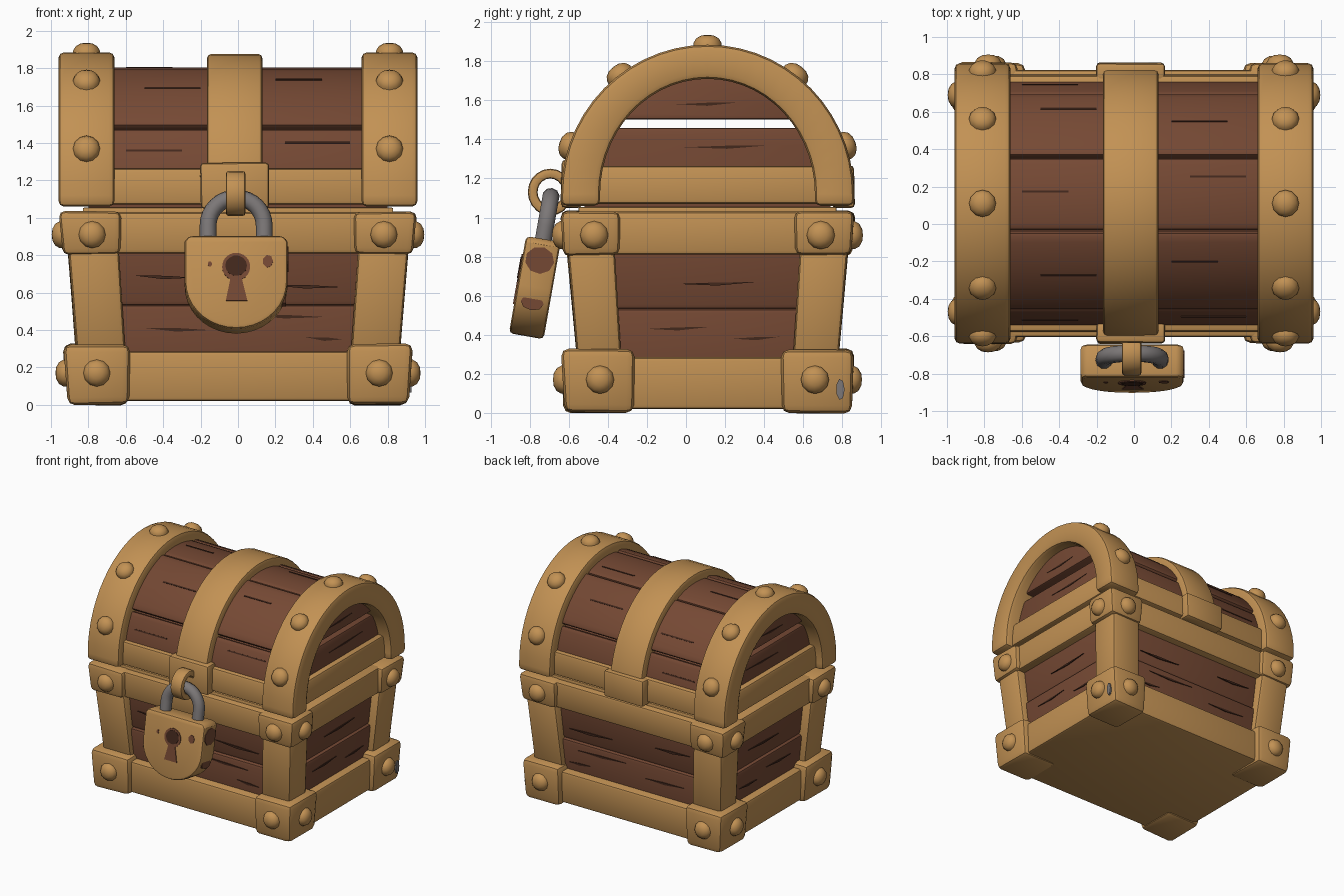
import bpy, bmesh, math, random
from mathutils import Vector, Matrix

if "Cube" in bpy.data.objects:
    bpy.data.objects.remove(bpy.data.objects["Cube"])

random.seed(4)
YC = 0.11            # depth centre of the chest (the lock hangs in front)
SPRING = 1.12        # height where the lid curve starts


def material(name, rgb):
    m = bpy.data.materials.new(name)
    m.diffuse_color = (*rgb, 1)
    m.use_nodes = True
    m.node_tree.nodes["Principled BSDF"].inputs["Base Color"].default_value = m.diffuse_color
    return m


GOLD = material("ochre_trim", (0.54, 0.285, 0.088))
WOOD = material("brown_wood", (0.178, 0.066, 0.034))
DARK = material("dark_groove", (0.055, 0.021, 0.012))
STEEL = material("grey_steel", (0.20, 0.185, 0.185))


def finish(name, verts, faces, mat, bevel=0.0, jitter=0.0, matrix=None):
    bm = bmesh.new()
    vs = [bm.verts.new(Vector(v) + Vector([random.uniform(-jitter, jitter) for _ in range(3)]))
          for v in verts]
    for f in faces:
        bm.faces.new([vs[i] for i in f])
    bmesh.ops.recalc_face_normals(bm, faces=bm.faces)
    if bevel:
        sharp = [e for e in bm.edges if e.calc_face_angle(0) > math.radians(35)]
        bmesh.ops.bevel(bm, geom=sharp, offset=bevel, segments=2, profile=0.5,
                        affect='EDGES', clamp_overlap=True)
    me = bpy.data.meshes.new(name)
    bm.to_mesh(me)
    bm.free()
    me.materials.append(mat)
    me.shade_smooth()
    me.set_sharp_from_angle(angle=math.radians(32))
    ob = bpy.data.objects.new(name, me)
    ob.matrix_world = matrix if matrix else Matrix.Translation((0, YC, 0))
    bpy.context.collection.objects.link(ob)
    return ob


def block(name, low, high, z0, z1, mat, bevel=0.02, jitter=0.0):
    """Tapered box; low and high are (x0, x1, y0, y1) rectangles."""
    verts = []
    for (x0, x1, y0, y1), z in ((low, z0), (high, z1)):
        verts += [(x0, y0, z), (x1, y0, z), (x1, y1, z), (x0, y1, z)]
    faces = [(0, 1, 2, 3), (4, 5, 6, 7)] + [(i, (i + 1) % 4, 4 + (i + 1) % 4, 4 + i) for i in range(4)]
    return finish(name, verts, faces, mat, bevel, jitter)


def centred(hx, hy):
    return (-hx, hx, -hy, hy)


def prism(name, prof, d0, d1, mat, axis='X', bevel=0.0, matrix=None):
    n = len(prof)
    put = (lambda p, d: (d, p[0], p[1])) if axis == 'X' else (lambda p, d: (p[0], d, p[1]))
    verts = [put(p, d0) for p in prof] + [put(p, d1) for p in prof]
    faces = [tuple(range(n)), tuple(range(n, 2 * n))]
    faces += [(i, (i + 1) % n, n + (i + 1) % n, n + i) for i in range(n)]
    return finish(name, verts, faces, mat, bevel, matrix=matrix)


def shell(name, outer, inner, x0, x1, mat, bevel=0.02, closed=False):
    """Band of rectangular section following two (y, z) curves."""
    verts, n = [], len(outer)
    for o, i in zip(outer, inner):
        verts += [(x0, *o), (x1, *o), (x1, *i), (x0, *i)]
    faces = []
    for s in range(n if closed else n - 1):
        a, b = 4 * s, 4 * ((s + 1) % n)
        faces += [(a + k, a + (k + 1) % 4, b + (k + 1) % 4, b + k) for k in range(4)]
    if not closed:
        faces += [(0, 1, 2, 3), tuple(range(4 * n - 4, 4 * n))]
    return finish(name, verts, faces, mat, bevel)


def arc(a, b, t0=-90, t1=90, n=28, cz=SPRING):
    ts = [math.radians(t0 + (t1 - t0) * i / n) for i in range(n + 1)]
    return [(a * math.sin(t), cz + b * math.cos(t)) for t in ts]


def arch(a, b, base):
    return [(-a, base)] + arc(a, b) + [(a, base)]


def rivet(pos, normal):
    rot = Vector(normal).to_track_quat('Z', 'Y').to_matrix().to_4x4()
    rings = [(0.072, -0.03), (0.072, 0.008), (0.058, 0.032), (0.032, 0.047)]
    n = 12
    verts = [(r * math.cos(math.tau * i / n), r * math.sin(math.tau * i / n), z)
             for r, z in rings for i in range(n)] + [(0, 0, 0.051)]
    faces = [(k * n + i, k * n + (i + 1) % n, (k + 1) * n + (i + 1) % n, (k + 1) * n + i)
             for k in range(3) for i in range(n)]
    faces += [(3 * n + i, 3 * n + (i + 1) % n, 4 * n) for i in range(n)] + [tuple(range(n))]
    loc = Matrix.Translation(Vector(pos) + Vector((0, YC, 0)))
    finish("rivet", verts, faces, GOLD, matrix=loc @ rot)


# ---- lower body: stacked planks, base band and upper band
block("lower_planks", centred(0.80, 0.61), centred(0.835, 0.645), 0.05, 0.535, WOOD, 0.025)
block("upper_planks", centred(0.815, 0.625), centred(0.85, 0.655), 0.53, 1.0, WOOD, 0.025)
block("base_band", centred(0.875, 0.69), centred(0.885, 0.70), 0.02, 0.285, GOLD, 0.02)
block("upper_band", centred(0.905, 0.705), centred(0.91, 0.715), 0.81, 1.03, GOLD, 0.02)
block("body_lip", centred(0.83, 0.66), centred(0.83, 0.66), 1.0, 1.055, GOLD, 0.008)
block("lid_seat", centred(0.80, 0.63), centred(0.80, 0.63), 1.04, 1.10, WOOD, 0.0)

# ---- corner pieces, one set per corner
for sx in (-1, 1):
    for sy in (-1, 1):
        def corner(x0, x1, y0, y1):
            return (*sorted((sx * x0, sx * x1)), *sorted((sy * y0, sy * y1)))
        block("foot_block", corner(0.585, 0.91, 0.38, 0.735), corner(0.58, 0.935, 0.375, 0.75),
              0.0, 0.325, GOLD, 0.04, 0.005)
        block("corner_post", corner(0.60, 0.865, 0.44, 0.67), corner(0.64, 0.91, 0.475, 0.72),
              0.28, 0.84, GOLD, 0.025, 0.004)
        block("upper_corner_block", corner(0.625, 0.935, 0.45, 0.74), corner(0.62, 0.955, 0.445, 0.755),
              0.805, 1.035, GOLD, 0.035, 0.005)
        rivet((sx * 0.78, sy * 0.745, 0.91), (0, sy, 0))
        rivet((sx * 0.945, sy * 0.58, 0.91), (sx, 0, 0))
        rivet((sx * 0.755, sy * 0.74, 0.17), (0, sy, 0))
        rivet((sx * 0.925, sy * 0.55, 0.17), (sx, 0, 0))

# ---- lid: end panels in layers, curved planks, rim
low = [p for p in arc(0.62, 0.65, n=40) if p[1] < 1.49]
left, right = [p for p in low if p[0] < 0], [p for p in low if p[0] > 0]
prism("lid_end_low_planks", [(-0.62, 1.07)] + left + right + [(0.62, 1.07)], -0.85, 0.85, WOOD, bevel=0.015)
prism("lid_end_top_planks", [p for p in arc(0.62, 0.65, n=40) if p[1] > 1.47], -0.865, 0.865, WOOD, bevel=0.015)
seams = [-90, -58, -13, 22, 61, 90]
for i, (t0, t1) in enumerate(zip(seams, seams[1:])):
    d = 0.012 * (i % 2)
    shell("lid_plank", arc(0.665 + d, 0.685 + d, t0 + 0.5, t1 - 0.5, 10),
          arc(0.60, 0.62, t0 + 0.5, t1 - 0.5, 10), -0.80, 0.80, WOOD, 0.018)
block("lid_rim", centred(0.90, 0.69), centred(0.895, 0.685), 1.07, 1.265, GOLD, 0.02)

# ---- lid: end arches with rivets
for sx in (-1, 1):
    x0, x1 = sorted((sx * 0.66, sx * 0.96))
    shell("lid_end_arch", arch(0.75, 0.765, 1.06), arch(0.55, 0.59, 1.06), x0, x1, GOLD, 0.03)
    for t in (-1.24, -0.645, 0, 0.645, 1.24):
        y, z = 0.75 * math.sin(t), 0.765 * math.cos(t)
        rivet((sx * 0.81, y, SPRING + z), (0, y / 0.75 ** 2, z / 0.765 ** 2))

# ---- lid: centre strap with end plates
shell("centre_strap", arch(0.725, 0.755, 1.20), arch(0.60, 0.64, 1.20), -0.165, 0.13, GOLD, 0.02)
block("front_hasp_plate", (-0.20, 0.165, -0.75, -0.64), (-0.20, 0.165, -0.745, -0.64), 1.05, 1.295, GOLD, 0.02, 0.004)
block("back_strap_plate", (-0.20, 0.165, 0.64, 0.755), (-0.20, 0.165, 0.64, 0.75), 1.05, 1.265, GOLD, 0.02, 0.004)

# ---- wood cracks: thin slivers just proud of the planks
for x, z, w in ((-0.40, 0.68, 0.16), (0.36, 0.63, 0.20), (-0.33, 0.40, 0.18), (0.25, 0.47, 0.22), (0.46, 0.35, 0.1)):
    hy = 0.61 + 0.072 * (z - 0.05) + (0.003 if z < 0.53 else -0.015)
    prism("body_crack", [(x - w, z + 0.012), (x, z - 0.008), (x + w, z), (x + 0.02, z + 0.010)], -hy - 0.004, hy + 0.004, DARK, 'Y',
          matrix=Matrix.Translation((0, YC, 0)))
for y, z, w in ((0.05, 0.66, 0.20), (-0.15, 0.43, 0.16), (0.25, 0.38, 0.12)):
    hx = 0.80 + 0.072 * (z - 0.05) + (0.003 if z < 0.53 else -0.015)
    prism("side_crack", [(y - w, z), (y, z - 0.008), (y + w, z + 0.01), (y, z + 0.008)], -hx - 0.004, hx + 0.004, DARK)
for y, z, w, hx in ((0.1, 1.36, 0.22, 0.854), (0.0, 1.58, 0.16, 0.869)):
    prism("lid_end_crack", [(y - w, z), (y, z - 0.008), (y + w, z + 0.01), (y, z + 0.008)], -hx, hx, DARK)
for x0, x1, t in ((-0.6, -0.3, -70), (0.25, 0.6, -66), (-0.5, -0.2, -35), (0.2, 0.45, -28), (-0.6, -0.35, 5),
                  (0.3, 0.6, 12), (-0.5, -0.2, 48), (0.2, 0.5, 40), (-0.6, -0.3, 72)):
    d = 0.004 + (0.012 if -58 < t < -13 or 22 < t < 61 else 0)
    shell("lid_crack", arc(0.665 + d, 0.685 + d, t, t + 0.9, 2), arc(0.65, 0.67, t, t + 0.9, 2), x0, x1, DARK, 0)

# ---- hasp loop on the front plate
loop = [math.tau * i / 20 for i in range(20)]
shell("hasp_loop", [(-0.805 + 0.115 * math.cos(t), 1.13 + 0.12 * math.sin(t)) for t in loop],
      [(-0.805 + 0.065 * math.cos(t), 1.13 + 0.07 * math.sin(t)) for t in loop],
      -0.065, 0.04, GOLD, 0.015, closed=True)

# ---- padlock, tilted forward at the bottom
TILT = Matrix.Translation((-0.01, -0.73, 0.89)) @ Matrix.Rotation(math.radians(-10), 4, 'X')
half = [(0.275 * math.cos(t), -0.25 - 0.255 * math.sin(t)) for t in [math.pi * i / 18 for i in range(19)]]
prism("lock_body", [(-0.255, 0.0), (0.255, 0.0), (0.275, -0.03)] + half + [(-0.275, -0.03)],
      -0.09, 0.09, GOLD, 'Y', bevel=0.022, matrix=TILT)


def disc(cx, cz, rx, rz, n=14):
    return [(cx + rx * math.cos(math.tau * i / n), cz + rz * math.sin(math.tau * i / n)) for i in range(n)]


# keyhole: round top joined to a flared slot
keyhole = [(0.075 * math.sin(t), -0.17 + 0.075 * math.cos(t))
           for t in [math.radians(-155 + 310 * i / 20) for i in range(21)]]
prism("keyhole", keyhole + [(0.06, -0.355), (-0.055, -0.355)], -0.096, -0.08, WOOD, 'Y', matrix=TILT)
prism("keyhole_depth", disc(0, -0.165, 0.058, 0.055), -0.099, -0.09, DARK, 'Y', matrix=TILT)
# worn patches
prism("lock_front_wear", disc(0.17, -0.14, 0.028, 0.035, 7), -0.094, -0.08, WOOD, 'Y', matrix=TILT)
prism("lock_front_chip", disc(-0.14, -0.155, 0.012, 0.016, 6), -0.094, -0.08, WOOD, 'Y', matrix=TILT)
prism("lock_side_wear", disc(0.0, -0.11, 0.075, 0.07, 9), 0.26, 0.279, WOOD, matrix=TILT)
prism("lock_side_chip", disc(0.0, -0.33, 0.06, 0.04, 8), 0.24, 0.266, WOOD, matrix=TILT)
prism("foot_wear", disc(0.68, 0.12, 0.022, 0.055, 7), 0.90, 0.928, STEEL)

# shackle
path = [(-0.15, -0.05)] + [(-0.15 * math.cos(t), 0.07 + 0.15 * math.sin(t))
                           for t in [math.pi * i / 16 for i in range(17)]] + [(0.15, -0.05)]
cu = bpy.data.curves.new("lock_shackle", 'CURVE')
cu.dimensions = '3D'
cu.bevel_depth = 0.045
cu.bevel_resolution = 3
cu.use_fill_caps = True
sp = cu.splines.new('POLY')
sp.points.add(len(path) - 1)
for p, (x, z) in zip(sp.points, path):
    p.co = (x, 0, z, 1)
cu.materials.append(STEEL)
shackle = bpy.data.objects.new("lock_shackle", cu)
shackle.matrix_world = TILT
bpy.context.collection.objects.link(shackle)
